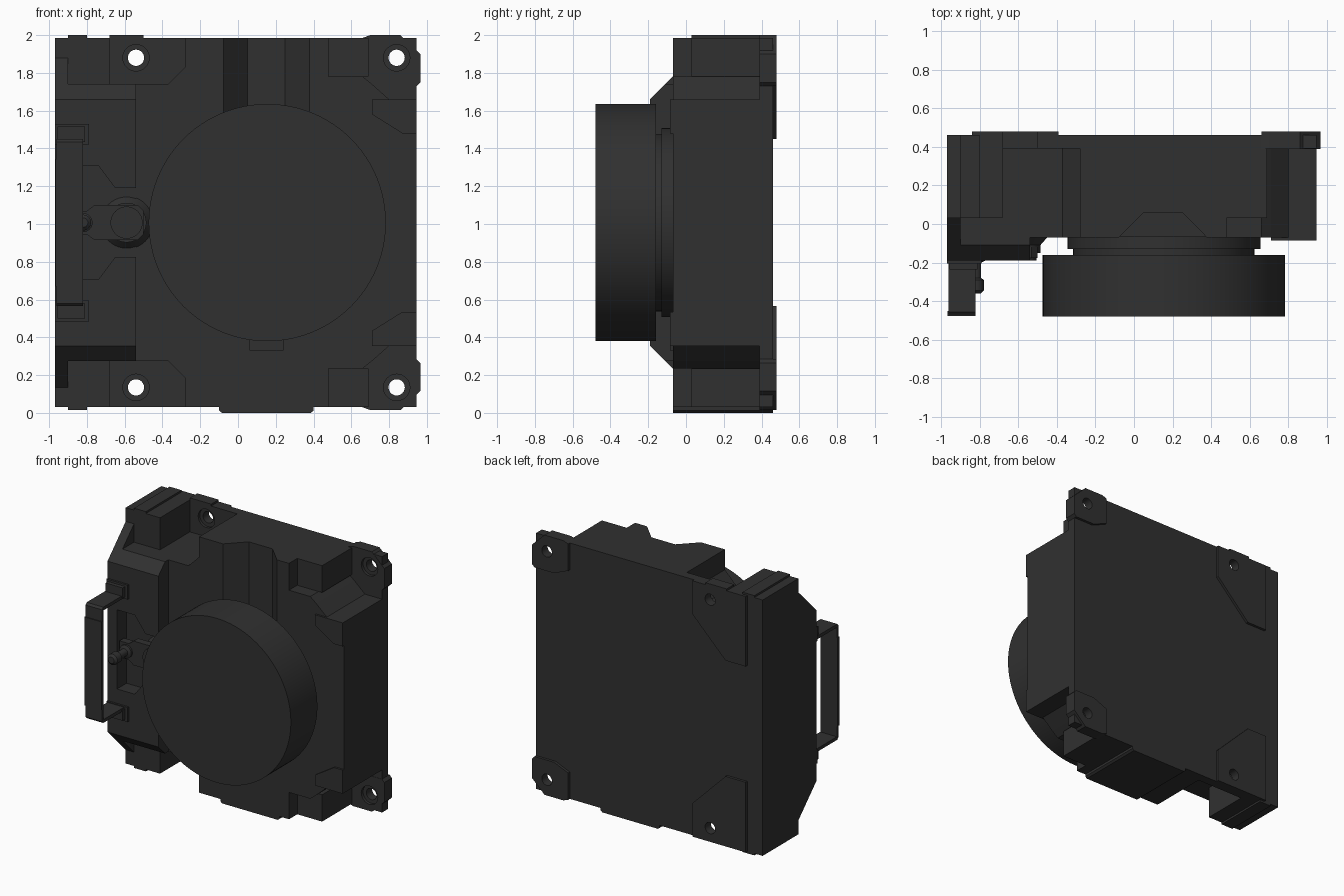
import bpy, bmesh, math
from mathutils import Vector

old = bpy.data.objects.get("Cube")
if old:
    bpy.data.objects.remove(old, do_unlink=True)

MID = 1.0075  # height of the mirror plane
mat = bpy.data.materials.new("charcoal plastic")
mat.use_nodes = True
COL = (0.03, 0.03, 0.03, 1)
mat.diffuse_color = COL
mat.node_tree.nodes["Principled BSDF"].inputs["Base Color"].default_value = COL
mat.node_tree.nodes["Principled BSDF"].inputs["Roughness"].default_value = 0.6


def flip(pts):
    return [(a, 2 * MID - z) for a, z in pts]


def finish(name, bm):
    bmesh.ops.recalc_face_normals(bm, faces=bm.faces)
    me = bpy.data.meshes.new(name)
    bm.to_mesh(me)
    bm.free()
    me.materials.append(mat)
    ob = bpy.data.objects.new(name, me)
    bpy.context.collection.objects.link(ob)
    return ob


def prism(name, pts, lo, hi, axis="y"):
    """Extrude a flat profile along an axis: y takes (x,z), x takes (y,z), z takes (x,y)."""
    place = {"y": lambda a, b, d: (a, d, b),
             "x": lambda a, b, d: (d, a, b),
             "z": lambda a, b, d: (a, b, d)}[axis]
    bm = bmesh.new()
    face = bm.faces.new([bm.verts.new(place(a, b, lo)) for a, b in pts])
    ext = bmesh.ops.extrude_face_region(bm, geom=[face])
    move = Vector(place(0, 0, hi - lo))
    bmesh.ops.translate(bm, vec=move, verts=[v for v in ext["geom"] if isinstance(v, bmesh.types.BMVert)])
    return finish(name, bm)


def box(name, x, y, z):
    return prism(name, [(x[0], z[0]), (x[1], z[0]), (x[1], z[1]), (x[0], z[1])], *y)


def lathe(name, x, z, profile, sides=64):
    """Turn a (radius, y) profile about an axis running front to back."""
    bm = bmesh.new()
    rings = []
    for r, y in profile:
        rings.append([bm.verts.new((x + r * math.cos(t), y, z + r * math.sin(t)))
                      for t in (2 * math.pi * i / sides for i in range(sides))])
    for a, b in zip(rings, rings[1:]):
        for i in range(sides):
            j = (i + 1) % sides
            bm.faces.new((a[i], a[j], b[j], b[i]))
    bm.faces.new(rings[0])
    bm.faces.new(rings[-1])
    ob = finish(name, bm)
    bpy.ops.object.select_all(action="DESELECT")
    ob.select_set(True)
    bpy.context.view_layer.objects.active = ob
    bpy.ops.object.shade_smooth_by_angle(angle=math.radians(30))
    return ob


def cut(ob, cutter):
    mod = ob.modifiers.new("cut", "BOOLEAN")
    mod.operation = "DIFFERENCE"
    mod.solver = "EXACT"
    mod.object = cutter
    bpy.context.view_layer.objects.active = ob
    bpy.ops.object.modifier_apply(modifier=mod.name)


def discard(*obs):
    for ob in obs:
        bpy.data.objects.remove(ob, do_unlink=True)


# Back slab and main core
slab = box("back_slab", (-0.97, 0.945), (0.39, 0.46), (0.03, 1.985))
half = [(-0.54, 1.74), (-0.37, 1.74), (-0.28, 1.83), (-0.28, 1.985), (0.48, 1.985),
        (0.48, 1.78), (0.66, 1.78), (0.71, 1.74), (0.80, 1.66), (0.945, 1.66)]
core = prism("main_housing", half + flip(half)[::-1], -0.07, 0.39)
groove = prism("groove_cutter", [(-0.08, -0.072), (0.05, 0.06), (0.25, 0.06), (0.38, -0.072),
                                 (0.38, -0.2), (-0.08, -0.2)], 1.2, 2.1, "z")
cut(core, groove)
discard(groove)

# Left module with sloped ends and a lever recess
end = [(0.39, 1.74), (-0.11, 1.74), (-0.19, 1.66)]
module = prism("side_module", end + flip(end)[::-1], -0.9, -0.54, "x")
pocket = [(-0.5, 1.19), (-0.65, 1.19), (-0.74, 1.31), (-0.89, 1.31)]
cutter = prism("recess_cutter", pocket + flip(pocket)[::-1], -0.3, -0.075)
cut(module, cutter)
discard(cutter)
rim = [(0.39, 1.985), (0.03, 1.985), (0.03, 1.88), (-0.19, 1.66)]
prism("side_rim", rim + flip(rim)[::-1], -0.97, -0.9, "x")

# Corner details, once for the top and once mirrored for the bottom
right_flange = [(0.66, 1.985), (0.70, 2.0), (0.86, 2.0), (0.965, 1.9), (0.965, 1.75),
                (0.945, 1.73), (0.78, 1.73), (0.66, 1.78)]
left_plate = [(-0.39, 1.985), (-0.39, 1.73), (-0.67, 1.45), (-0.84, 1.45), (-0.84, 1.985)]
cheek = [(0.71, 1.66), (0.945, 1.66), (0.945, 1.48), (0.87, 1.48), (0.71, 1.58)]
drilled = [slab]
for side, m in (("top", lambda p: p), ("bottom", flip)):
    def zbox(name, x, y, z):
        return prism(f"{side}_{name}", m([(x[0], z[0]), (x[1], z[0]), (x[1], z[1]), (x[0], z[1])]), *y)
    zbox("left_block", (-0.9, -0.68), (0.03, 0.39), (1.74, 1.985))
    zbox("left_ridge", (-0.9, -0.8), (0.03, 0.46), (1.98, 2.0))
    zbox("right_block", (0.48, 0.69), (0.03, 0.39), (1.78, 1.985))
    prism(f"{side}_right_cheek", m(cheek), -0.085, -0.06)
    drilled.append(prism(f"{side}_right_flange", m(right_flange), 0.388, 0.48))
    drilled.append(prism(f"{side}_left_plate", m(left_plate), 0.455, 0.48))
    if side == "top":
        zbox("left_lug", (-0.68, -0.5), (0.39, 0.48), (1.97, 2.0))

# Screw holes with shallow counterbores
for hx in (-0.54, 0.84):
    for hz in (1.88, 2 * MID - 1.88):
        drill = lathe("drill", hx, hz, [(0.07, 0.3), (0.07, 0.41), (0.043, 0.411), (0.043, 0.6)], 32)
        for ob in drilled:
            cut(ob, drill)
        discard(drill)

# Foot tab and pointer tab
foot = [(-0.1, 0.04), (-0.1, 0.012), (-0.085, 0.0), (0.385, 0.0), (0.4, 0.012), (0.4, 0.04)]
prism("foot_tab", foot, -0.07, 0.46)
box("pointer_tab", (0.06, 0.24), (-0.085, -0.06), (0.33, 0.42))

# Front dial on a stepped neck
lathe("front_dial", 0.155, MID, [(0.628, -0.48), (0.628, -0.16)], 96)
lathe("dial_neck", 0.155, MID, [(0.47, -0.165), (0.47, -0.13), (0.5, -0.13), (0.5, -0.065)], 96)

# Lever pivot, arm and push pin
lathe("lever_pivot", -0.59, MID, [(0.085, -0.188), (0.085, -0.15), (0.105, -0.15),
                                  (0.105, -0.11), (0.14, -0.07)], 40)
arm = [(-0.88, 1.07), (-0.8, 1.07), (-0.76, 1.1), (-0.53, 1.1), (-0.5, 1.07)]
prism("lever_arm", arm + flip(arm)[::-1], -0.175, -0.12)
lathe("push_pin", -0.82, MID, [(0.025, -0.36), (0.042, -0.345), (0.042, -0.29), (0.028, -0.28),
                               (0.028, -0.2), (0.05, -0.19), (0.05, -0.12)], 32)

# Bracket handle with a mount at each end
outer = [(-0.19, 1.45), (-0.455, 1.45), (-0.47, 1.435)]
inner = [(-0.45, 1.425), (-0.19, 1.425)]
handle = outer + flip(outer)[::-1] + flip(inner)[::-1] + inner[::1]
handle = outer + flip(outer)[::-1] + flip(inner[::-1]) + inner
prism("bracket_handle", handle, -0.96, -0.82, "x")
box("handle_grip", (-0.965, -0.82), (-0.477, -0.45), (0.67, 1.345))
for side, z in (("upper", (1.42, 1.53)), ("lower", (0.485, 0.595))):
    box(f"{side}_handle_mount", (-0.97, -0.79), (-0.205, -0.18), z)
    box(f"{side}_handle_foot", (-0.955, -0.81), (-0.235, -0.2), (z[0] + 0.015, z[1] - 0.015))
